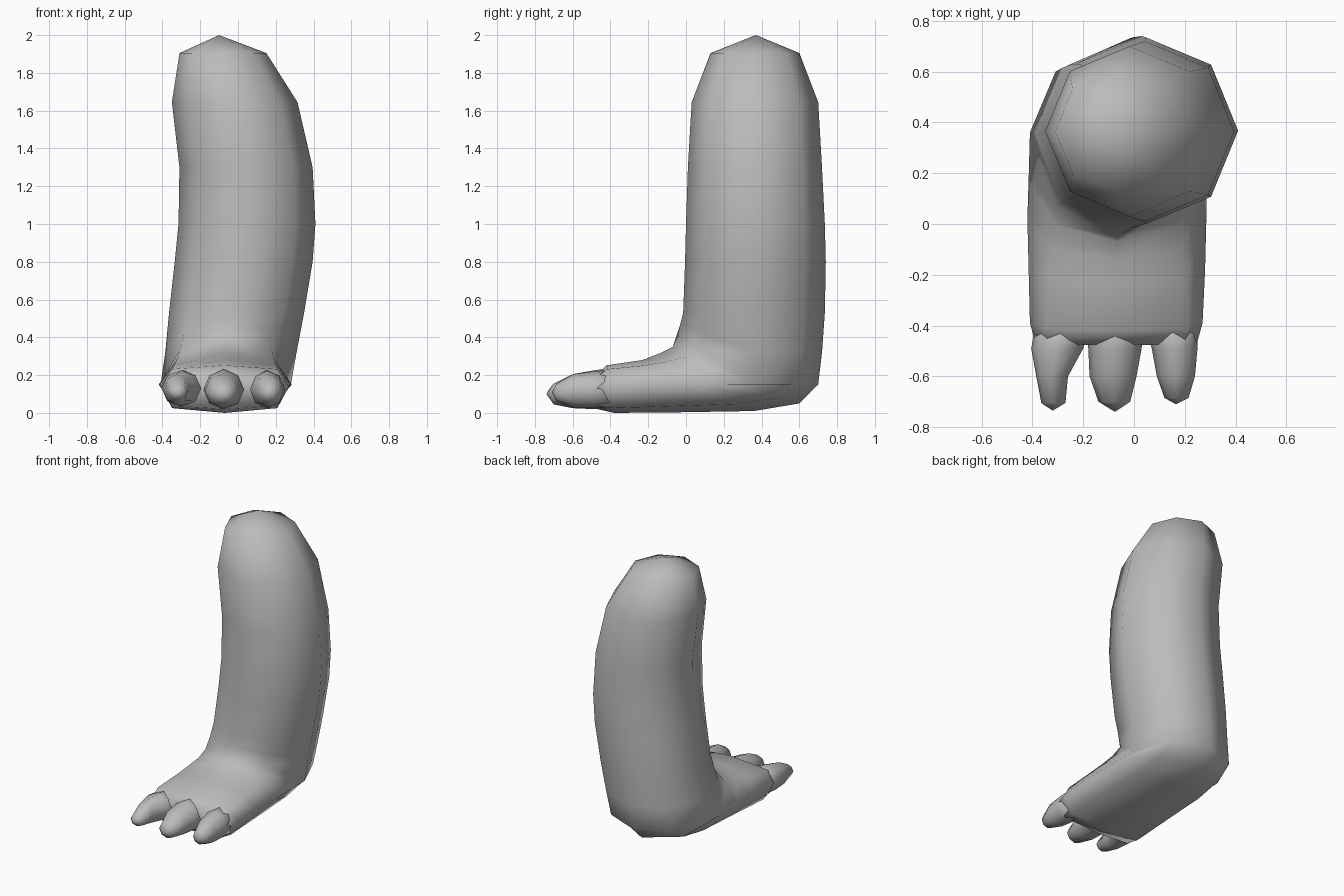
import bpy, bmesh, math

skin = bpy.data.materials.new("grey skin")
skin.diffuse_color = (0.5, 0.5, 0.5, 1)


def loft(name, rings, start_tip=None, end_tip=None):
    """Skin a list of equal rings, closing each end with a fan to a tip or a flat cap."""
    bm = bmesh.new()
    loops = [[bm.verts.new(p) for p in ring] for ring in rings]
    n = len(loops[0])
    for a, b in zip(loops, loops[1:]):
        for i in range(n):
            j = (i + 1) % n
            bm.faces.new((a[i], a[j], b[j], b[i]))
    for loop, tip in ((loops[0], start_tip), (loops[-1], end_tip)):
        if tip:
            t = bm.verts.new(tip)
            for i in range(n):
                bm.faces.new((loop[i], loop[(i + 1) % n], t))
        else:
            bm.faces.new(loop)
    bmesh.ops.recalc_face_normals(bm, faces=bm.faces)
    mesh = bpy.data.meshes.new(name)
    bm.to_mesh(mesh)
    bm.free()
    mesh.materials.append(skin)
    mesh.shade_smooth()
    ob = bpy.data.objects.new(name, mesh)
    bpy.context.collection.objects.link(ob)
    return ob


def ring(x0, x1, front, side, back, k=0.707):
    """Eight points through the left, front, right and back; k squares the corners."""
    cx, r = (x0 + x1) / 2, (x1 - x0) / 2
    pts = []
    for c, s in ((1, 0), (k, k), (0, 1), (-k, k), (-1, 0), (-k, -k), (0, -1), (k, -k)):
        end, a = (front if s > 0 else back), abs(s)
        pts.append((cx + r * c,
                    side[0] + (end[0] - side[0]) * a,
                    side[1] + (end[1] - side[1]) * a))
    return pts


# Leg column: height, left, right, front, back
column = [
    (1.905, -0.31, 0.15, 0.13, 0.60),
    (1.645, -0.35, 0.315, 0.03, 0.70),
    (1.30, -0.31, 0.395, 0.01, 0.72),
    (1.00, -0.315, 0.41, 0.0, 0.735),
    (0.80, -0.335, 0.395, -0.005, 0.74),
    (0.53, -0.365, 0.35, -0.015, 0.735),
]
rings = [ring(l, r, (f, z), ((f + b) / 2, z), (b, z)) for z, l, r, f, b in column]

# Ankle bend and foot: left, right, top point, side point, sole point, squareness
rings += [ring(*v) for v in (
    (-0.385, 0.31, (-0.03, 0.47), (0.36, 0.32), (0.72, 0.32)),
    (-0.41, 0.28, (-0.05, 0.41), (0.36, 0.15), (0.70, 0.15)),
    (-0.415, 0.285, (-0.07, 0.35), (0.18, 0.15), (0.60, 0.05), 0.72),
    (-0.42, 0.285, (-0.14, 0.315), (0.02, 0.15), (0.36, 0.01), 0.74),
    (-0.415, 0.28, (-0.23, 0.28), (-0.18, 0.15), (-0.05, 0.003), 0.78),
    (-0.41, 0.27, (-0.42, 0.252), (-0.39, 0.14), (-0.38, 0.0), 0.82),
    (-0.385, 0.245, (-0.475, 0.20), (-0.48, 0.13), (-0.47, 0.02), 0.85),
)]
loft("leg_and_foot", rings, start_tip=(-0.10, 0.37, 2.0))

# Toes: sections of y, left, right, bottom, top, then the tip
toes = {
    "outer_left_toe": ([(-0.38, -0.385, -0.17, 0.03, 0.225), (-0.49, -0.405, -0.20, 0.035, 0.225),
                        (-0.60, -0.385, -0.26, 0.04, 0.205), (-0.705, -0.365, -0.27, 0.07, 0.15)],
                       (-0.32, -0.735, 0.11)),
    "middle_toe": ([(-0.38, -0.19, 0.04, 0.02, 0.24), (-0.49, -0.18, 0.03, 0.02, 0.225),
                    (-0.60, -0.175, 0.01, 0.025, 0.205), (-0.70, -0.14, -0.015, 0.045, 0.155)],
                   (-0.075, -0.74, 0.10)),
    "outer_right_toe": ([(-0.38, 0.04, 0.25, 0.025, 0.23), (-0.49, 0.07, 0.25, 0.025, 0.22),
                         (-0.60, 0.09, 0.24, 0.03, 0.205), (-0.685, 0.12, 0.215, 0.06, 0.155)],
                        (0.165, -0.71, 0.11)),
}
for name, (sections, tip) in toes.items():
    loft(name, [ring(l, r, (y, t), (y, (b + t) / 2), (y, b)) for y, l, r, b, t in sections],
         end_tip=tip)
